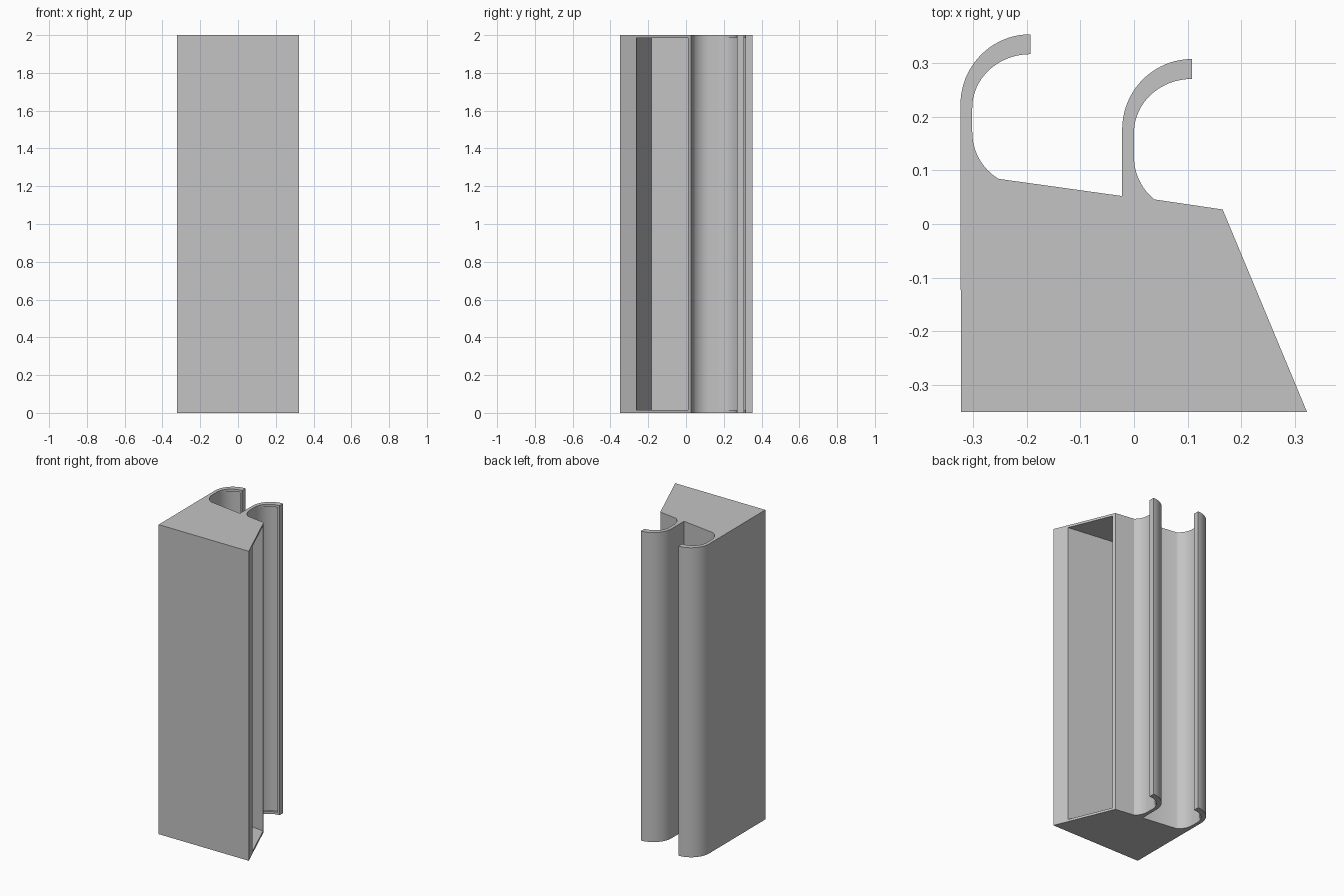
import bpy
import bmesh
from math import cos, sin, radians

default = bpy.data.objects.get("Cube")
if default:
    bpy.data.objects.remove(default, do_unlink=True)

HEIGHT = 2.0
CAP = 0.015      # end plate thickness
WALL = 0.021     # thin wall of the hooks

grey = bpy.data.materials.new("plain_grey")
grey.use_nodes = True
colour = (0.55, 0.55, 0.55, 1)
grey.diffuse_color = colour
grey.node_tree.nodes["Principled BSDF"].inputs["Base Color"].default_value = colour


def arc(cx, cy, rx, ry, start, end, steps=20):
    """Points along an elliptical arc, angles in degrees."""
    angles = [radians(start + (end - start) * i / steps) for i in range(steps + 1)]
    return [(cx + rx * cos(a), cy + ry * sin(a)) for a in angles]


def prism(name, outline, z0, z1):
    """Extrude a plan outline between two heights."""
    bm = bmesh.new()
    face = bm.faces.new([bm.verts.new((x, y, z0)) for x, y in outline])
    top = bmesh.ops.extrude_face_region(bm, geom=[face])["geom"]
    verts = [v for v in top if isinstance(v, bmesh.types.BMVert)]
    bmesh.ops.translate(bm, verts=verts, vec=(0, 0, z1 - z0))
    bmesh.ops.recalc_face_normals(bm, faces=bm.faces)
    mesh = bpy.data.meshes.new(name)
    bm.to_mesh(mesh)
    bm.free()
    mesh.materials.append(grey)
    obj = bpy.data.objects.new(name, mesh)
    bpy.context.collection.objects.link(obj)
    return obj


def hook(ox, oy, foot_angle):
    """Hook outline from the inner foot, round the tip, to the outer side."""
    foot = arc(ox + 0.102, oy + 0.125, 0.102, 0.102, foot_angle, 180, 12)
    inner = arc(ox + 0.108, oy + 0.17, 0.108, 0.10, 180, 90)
    outer = arc(ox + 0.108, oy + 0.176, 0.13, 0.131, 90, 180)
    return foot + inner + outer


def hook_recess(ox, oy):
    """Hollow behind the tip lip, leaving a thin curved wall."""
    r = 0.13 - WALL
    deep = arc(ox + 0.108, oy + 0.176, r, r + 0.001, 170, 97)
    shallow = arc(ox + 0.108, oy + 0.17, 0.085, 0.08, 99, 165)
    return deep + shallow


hooks = [(0, 0, 231), (-0.301, 0.046, 238.5)]

# Solid body with both hooks in one plan outline
outline = [(-0.322, -0.35), (0.322, -0.35), (0.165, 0.027)]
outline += hook(*hooks[0])
outline += [(-0.022, 0.052)]
outline += hook(*hooks[1])
body = prism("hooked_channel_body", outline, 0, HEIGHT)

# Cavity open through the slanted side, and the recesses inside the hooks
cavity = [(-0.302, -0.183), (0.285, -0.262), (0.45, -0.284),
          (0.45, -0.028), (0.17, 0.01), (-0.302, 0.073)]
cutters = [prism("cavity_cutter", cavity, CAP, HEIGHT - CAP)]
for ox, oy, _ in hooks:
    cutters.append(prism("hook_recess_cutter", hook_recess(ox, oy), CAP, HEIGHT - CAP))

bpy.ops.object.select_all(action="DESELECT")
bpy.context.view_layer.objects.active = body
body.select_set(True)
for cutter in cutters:
    cutter.hide_render = True
    cut = body.modifiers.new("cut", "BOOLEAN")
    cut.operation = "DIFFERENCE"
    cut.solver = "EXACT"
    cut.object = cutter
    bpy.ops.object.modifier_apply(modifier=cut.name)
    bpy.data.objects.remove(cutter, do_unlink=True)

bpy.ops.object.shade_smooth_by_angle(angle=radians(30))
